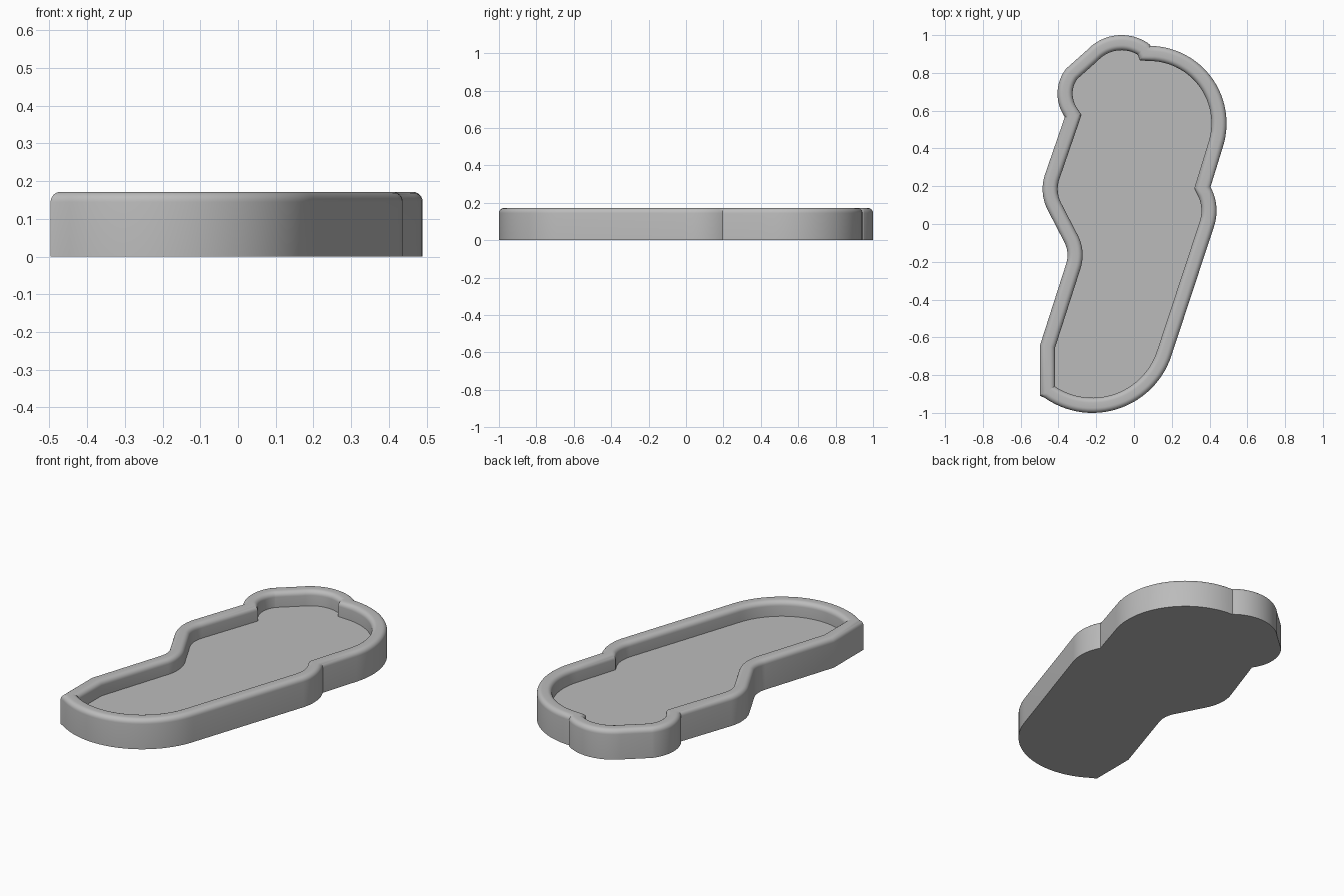
import bpy, bmesh
from math import sin, cos, radians, pi
from mathutils import Vector

cube = bpy.data.objects.get("Cube")
if cube:
    bpy.data.objects.remove(cube, do_unlink=True)

HEIGHT, FLOOR, WALL, ROUND = 0.172, 0.086, 0.08, 0.027

mat = bpy.data.materials.new("light_grey")
mat.use_nodes = True
grey = (0.5, 0.5, 0.5, 1)
mat.diffuse_color = grey
mat.node_tree.nodes["Principled BSDF"].inputs["Base Color"].default_value = grey


def arc(x, y, r, start, end, step=4):
    """Points along an arc, angles in degrees."""
    n = max(2, round(abs(end - start) / step))
    angles = [radians(start + (end - start) * i / n) for i in range(n + 1)]
    return [Vector((x + r * cos(a), y + r * sin(a))) for a in angles]


# Outline, counter-clockwise from the front corner
outline = (
    [Vector((-0.497, -0.64)), Vector((-0.497, -0.91))]
    + arc(-0.22, -0.56, 0.44, -125, -17.6)      # rounded front end
    + arc(0.173, 0.07, 0.264, -17.6, 28.5)      # bump on the left side
    + arc(0.08, 0.533, 0.41, -17.6, 89)         # large back lobe
    + arc(-0.066, 0.75, 0.25, 53, 137)          # small back lobe
    + arc(-0.19, 0.69, 0.215, 142, 215)
    + arc(-0.244, 0.185, 0.24, 161.5, 206.7)    # bump on the right side
    + arc(-0.502, -0.165, 0.15, 26.7, -18)      # hollow below the bump
)


def inset(points, d):
    """Mitred inset of a closed counter-clockwise loop."""
    result = []
    for i, p in enumerate(points):
        a = (p - points[i - 1]).normalized()
        b = (points[(i + 1) % len(points)] - p).normalized()
        na, nb = Vector((-a.y, a.x)), Vector((-b.y, b.x))
        result.append(p + (na + nb) * d / (1 + na.dot(nb)))
    return result


# Wall section as (inset, height): outer face, two rounded edges, inner face
quarter = [pi / 2 * i / 6 for i in range(7)]
section = [(0, 0)]
section += [(ROUND * (1 - cos(a)), HEIGHT - ROUND * (1 - sin(a))) for a in quarter]
section += [(WALL - ROUND * (1 - sin(a)), HEIGHT - ROUND * (1 - cos(a))) for a in quarter]
section += [(WALL, FLOOR)]

# Tray: loops joined into a wall, closed by the base and the floor
bm = bmesh.new()
loops = [[bm.verts.new((p.x, p.y, z)) for p in inset(outline, d)] for d, z in section]
for low, high in zip(loops, loops[1:]):
    for i in range(len(outline)):
        j = (i + 1) % len(outline)
        bm.faces.new((low[i], low[j], high[j], high[i]))
bm.faces.new(loops[0][::-1])
bm.faces.new(loops[-1])

mesh = bpy.data.meshes.new("tray")
bm.to_mesh(mesh)
bm.free()
mesh.materials.append(mat)
tray = bpy.data.objects.new("tray", mesh)
bpy.context.collection.objects.link(tray)
bpy.context.view_layer.objects.active = tray
tray.select_set(True)
bpy.ops.object.shade_smooth_by_angle(angle=radians(30))
